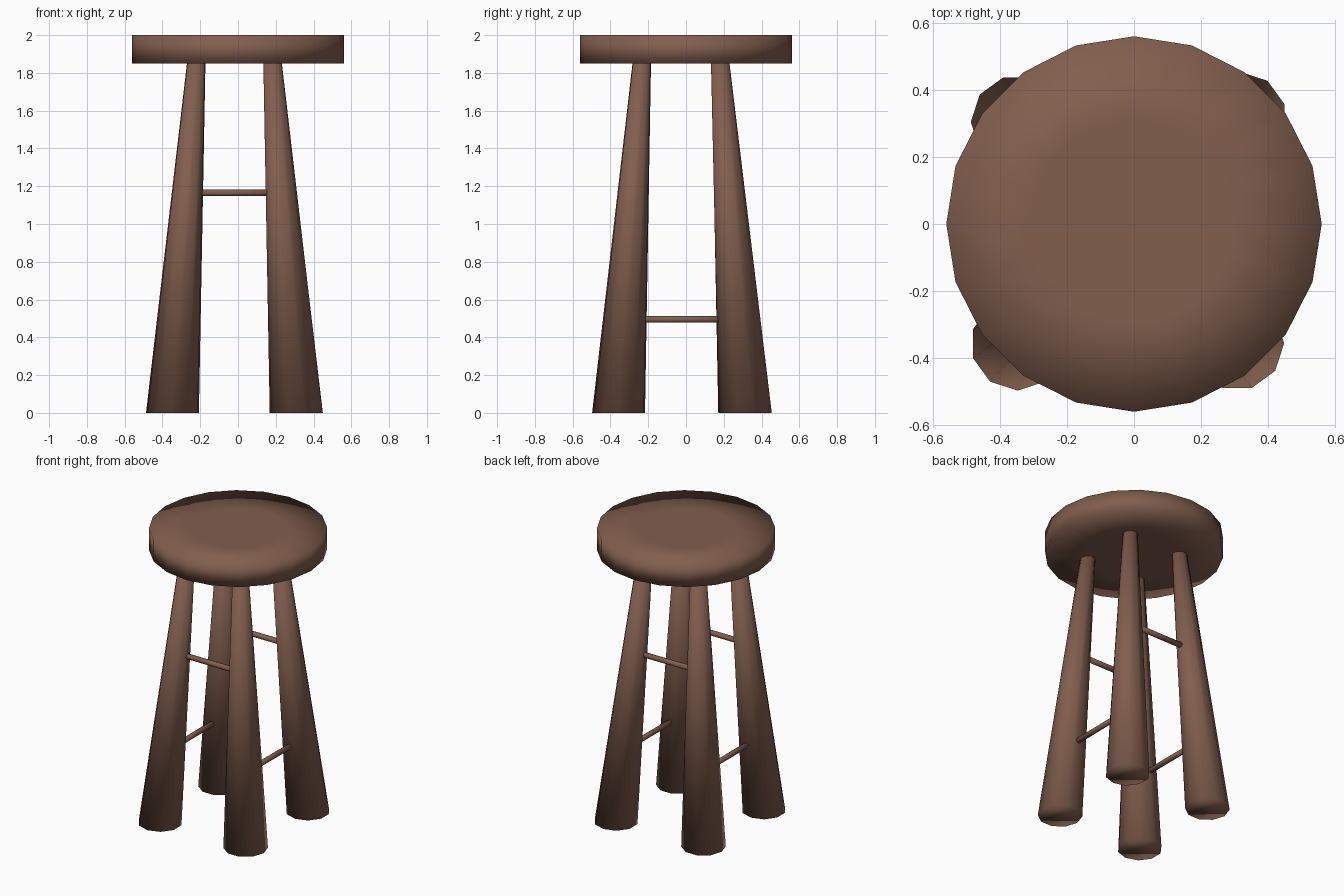
import bpy, bmesh, math
from mathutils import Vector

if "Cube" in bpy.data.objects:
    bpy.data.objects.remove(bpy.data.objects["Cube"])

wood = bpy.data.materials.new("brown wood")
wood.diffuse_color = (0.22, 0.112, 0.075, 1)
wood.use_nodes = True
wood.node_tree.nodes["Principled BSDF"].inputs["Base Color"].default_value = wood.diffuse_color


def loft(name, rings, sides, phase=0.0, axis=None):
    """Closed tube through rings of (centre, radius); rings lie flat in z, or across 'axis'."""
    bm = bmesh.new()
    q = Vector((0, 0, 1)).rotation_difference(axis) if axis else None
    loops = []
    for c, r in rings:
        loop = []
        for i in range(sides):
            a = phase + 2 * math.pi * i / sides
            p = Vector((r * math.cos(a), r * math.sin(a), 0))
            loop.append(bm.verts.new(Vector(c) + (q @ p if q else p)))
        loops.append(loop)
    for a, b in zip(loops, loops[1:]):
        for i in range(sides):
            j = (i + 1) % sides
            bm.faces.new((a[i], a[j], b[j], b[i]))
    bm.faces.new(loops[0][::-1])
    bm.faces.new(loops[-1])
    bmesh.ops.recalc_face_normals(bm, faces=bm.faces)
    for f in bm.faces:
        f.smooth = True
    me = bpy.data.meshes.new(name)
    bm.to_mesh(me)
    bm.free()
    me.materials.append(wood)
    ob = bpy.data.objects.new(name, me)
    bpy.context.collection.objects.link(ob)
    return ob


# Seat: 20-sided disc with an inner ring on both caps for soft shading
loft("seat", [((0, 0, 1.85), 0.3), ((0, 0, 1.85), 0.56),
              ((0, 0, 2.0), 0.56), ((0, 0, 2.0), 0.3)], 20)

# Legs: 10-sided tapered posts leaning inwards, each turned a quarter from the last
TOP = 1.87
legs = {
    "front_left_leg": ((-0.347, -0.357), (-0.22, -0.233)),
    "front_right_leg": ((0.308, -0.356), (0.182, -0.233)),
    "back_right_leg": ((0.316, 0.314), (0.182, 0.18)),
    "back_left_leg": ((-0.347, 0.304), (-0.22, 0.18)),
}
for k, (name, (b, t)) in enumerate(legs.items()):
    loft(name, [((*b, 0), 0.14), ((*t, TOP), 0.048)], 10,
         math.radians(270 + 90 * k))


def on_leg(name, z):
    b, t = legs[name]
    return Vector((*b, 0)).lerp(Vector((*t, TOP)), z / TOP)


# Rungs: high on front and back, low on the sides
for name, a, b, z in (
        ("front_rung", "front_left_leg", "front_right_leg", 1.165),
        ("back_rung", "back_left_leg", "back_right_leg", 1.165),
        ("left_rung", "front_left_leg", "back_left_leg", 0.495),
        ("right_rung", "front_right_leg", "back_right_leg", 0.495)):
    p, q = on_leg(a, z), on_leg(b, z)
    loft(name, [(p, 0.018), (q, 0.018)], 10, axis=(q - p).normalized())
